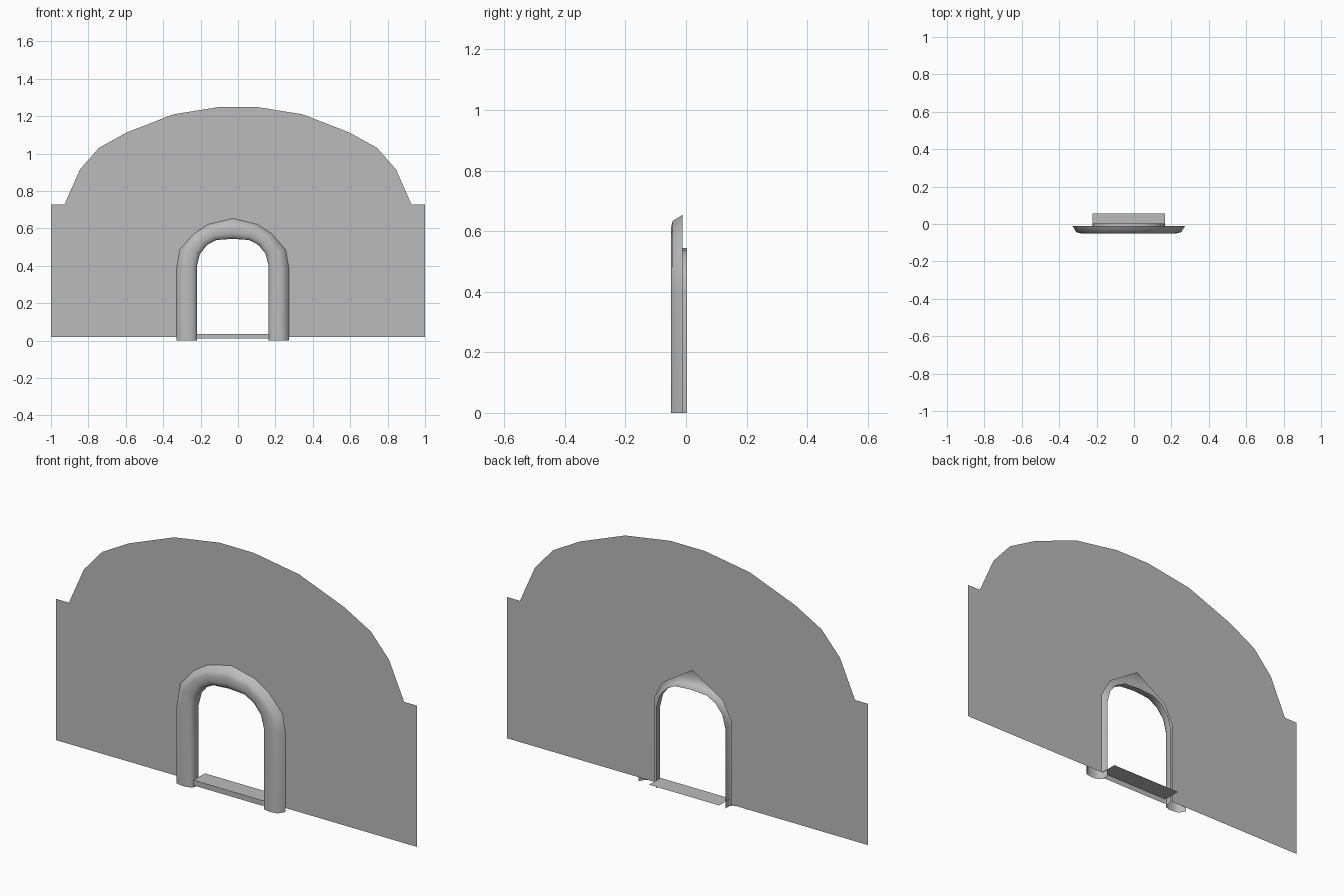
import bpy
import bmesh
import math

cube = bpy.data.objects.get("Cube")
if cube:
    bpy.data.objects.remove(cube, do_unlink=True)

GREY = (0.5, 0.5, 0.5, 1.0)
stone = bpy.data.materials.new("grey_stone")
stone.use_nodes = True
stone.diffuse_color = GREY
stone.node_tree.nodes["Principled BSDF"].inputs["Base Color"].default_value = GREY

DOOR_X = -0.028   # doorway centre line
WALL_Y = -0.012   # plane of the wall


def make_object(name, bm):
    mesh = bpy.data.meshes.new(name)
    bm.to_mesh(mesh)
    bm.free()
    mesh.materials.append(stone)
    obj = bpy.data.objects.new(name, mesh)
    bpy.context.collection.objects.link(obj)
    return obj


def mirrored(half):
    """Complete a half outline, running from -x to the middle, across x = 0."""
    return half + [(-x, z) for x, z in reversed(half) if x != 0]


def sweep(bm, rows):
    """Skin consecutive rows of points with quads."""
    rows = [[bm.verts.new(p) for p in row] for row in rows]
    for a, b in zip(rows, rows[1:]):
        for i in range(len(a) - 1):
            bm.faces.new((a[i], a[i + 1], b[i + 1], b[i]))


# Wall: a thin sheet with a stepped, domed top and a doorway notch
dome = mirrored([(-1, 0.02), (-1, 0.727), (-0.928, 0.727), (-0.845, 0.915),
                 (-0.744, 1.03), (-0.595, 1.113), (-0.345, 1.21), (-0.095, 1.25)])
notch = mirrored([(-0.212, 0.02), (-0.212, 0.44), (-0.165, 0.53), (0, 0.635)])
outline = dome + [(x + DOOR_X, z) for x, z in reversed(notch)]
bm = bmesh.new()
wall_face = bm.faces.new([bm.verts.new((x, WALL_Y, z)) for x, z in outline])
wall_face.normal_update()
if wall_face.normal.y > 0:
    wall_face.normal_flip()
make_object("wall", bm)

# Door surround: a rounded moulding swept between inner and outer arches
inner = mirrored([(-0.192, 0), (-0.192, 0.4), (-0.175, 0.465),
                  (-0.137, 0.512), (-0.088, 0.538), (0, 0.544)])
outer = mirrored([(-0.3, 0), (-0.3, 0.39), (-0.283, 0.487),
                  (-0.208, 0.572), (-0.13, 0.622), (0, 0.653)])
# Moulding section: fraction from inner to outer arch, and depth
section = [(0, 0.003), (0, -0.03), (0.1, -0.043), (0.3, -0.05),
           (0.6, -0.05), (0.82, -0.044), (1, WALL_Y)]
bm = bmesh.new()
sweep(bm, [[(DOOR_X + a + (c - a) * t, y, b + (d - b) * t) for t, y in section]
           for (a, b), (c, d) in zip(inner, outer)])
bmesh.ops.recalc_face_normals(bm, faces=bm.faces)
# The moulding must face forward
if sum(f.normal.y * f.calc_area() for f in bm.faces) > 0:
    bmesh.ops.reverse_faces(bm, faces=bm.faces)
surround = make_object("door_surround", bm)
bpy.ops.object.select_all(action='DESELECT')
surround.select_set(True)
bpy.context.view_layer.objects.active = surround
bpy.ops.object.shade_smooth_by_angle(angle=math.radians(55))

# Doorstep: a front riser and a flat tread
bm = bmesh.new()
sweep(bm, [[(DOOR_X + x, y, z) for x in (-0.194, 0.194)]
           for y, z in ((-0.035, 0.01), (-0.035, 0.036), (0.055, 0.036))])
make_object("doorstep", bm)
